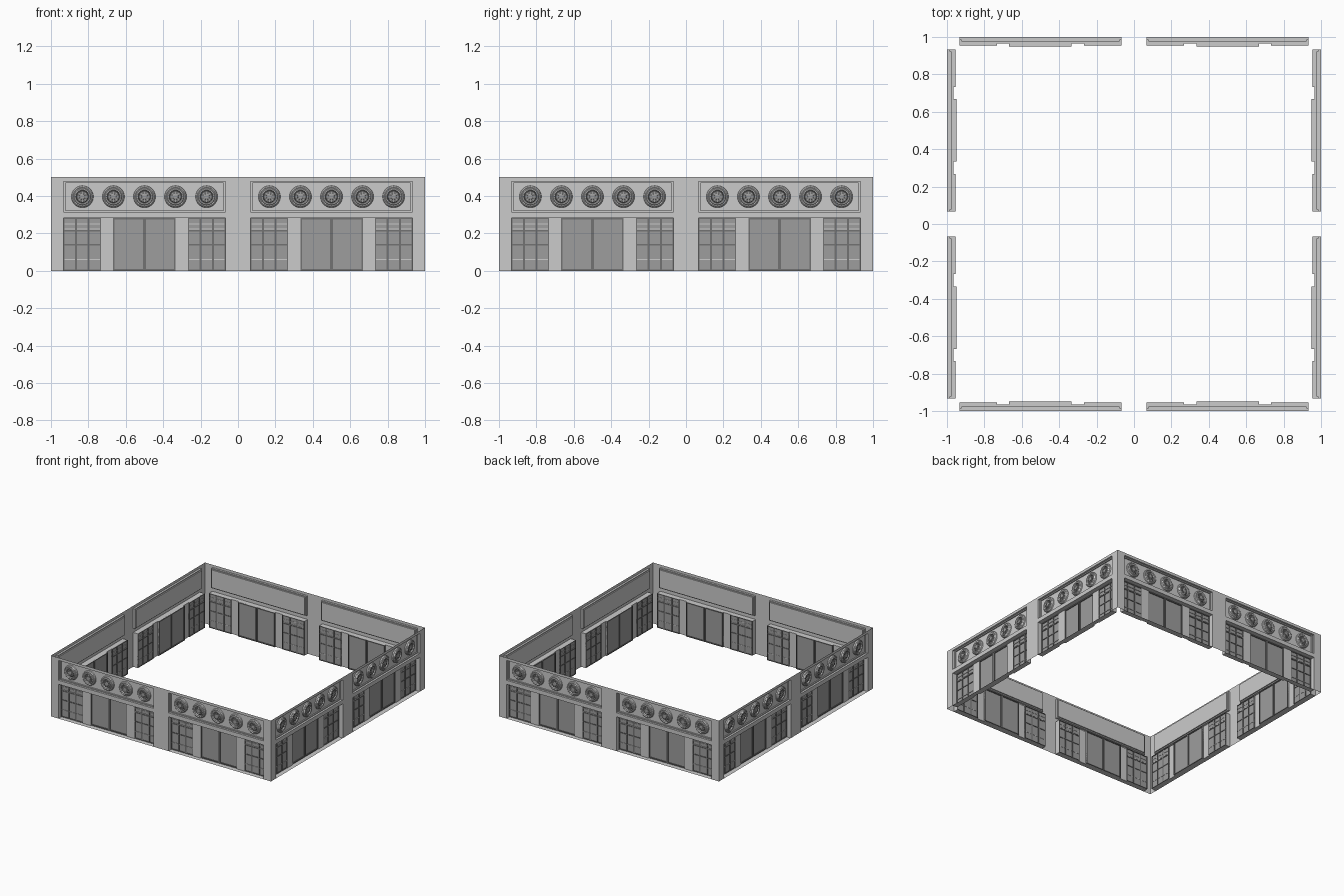
import bpy, bmesh, math
from mathutils import Matrix, Vector

cube = bpy.data.objects.get("Cube")
if cube:
    bpy.data.objects.remove(cube, do_unlink=True)


def material(name, value):
    m = bpy.data.materials.new(name)
    m.use_nodes = True
    m.diffuse_color = (value, value, value, 1)
    m.node_tree.nodes["Principled BSDF"].inputs["Base Color"].default_value = (value, value, value, 1)
    return m


STONE = material("light stone", 0.6)
GLASS = material("grey glass", 0.34)
FRAME = material("dark frame", 0.17)

# Bay layout: u runs along the wall, d is depth behind the facade, z is up
HALF, SIDE, HEAD, TOP = 0.5, 0.433, 0.282, 0.5
WIN, DOOR = 0.233, 0.167
PANEL_LOW, PANEL_HIGH, PANEL_D = 0.315, 0.478, 0.025
WIN_D, PIER_D, DOOR_D = 0.043, 0.036, 0.047


def quad(bm, *pts):
    bm.faces.new([bm.verts.new(p) for p in pts])


def plate(bm, u0, u1, z0, z1, d):
    quad(bm, (u0, d, z0), (u1, d, z0), (u1, d, z1), (u0, d, z1))


def shelf(bm, u0, u1, d0, d1, z):
    quad(bm, (u0, d0, z), (u1, d0, z), (u1, d1, z), (u0, d1, z))


def jamb(bm, u, d0, d1, z0, z1):
    quad(bm, (u, d0, z0), (u, d1, z0), (u, d1, z1), (u, d0, z1))


def box(bm, u0, u1, z0, z1, d0, d1):
    size = Matrix.Diagonal((u1 - u0, d1 - d0, z1 - z0, 1))
    mid = Vector(((u0 + u1) / 2, (d0 + d1) / 2, (z0 + z1) / 2))
    bmesh.ops.create_cube(bm, size=1, matrix=Matrix.Translation(mid) @ size)


def border(bm, u0, u1, z0, z1, w, d0, d1):
    box(bm, u0, u0 + w, z0, z1, d0, d1)
    box(bm, u1 - w, u1, z0, z1, d0, d1)
    box(bm, u0 + w, u1 - w, z0, z0 + w, d0, d1)
    box(bm, u0 + w, u1 - w, z1 - w, z1, d0, d1)


def facade(bm):
    # Face of the wall around the openings
    for s in (-1, 1):
        a, b = sorted((s * SIDE, s * HALF))
        plate(bm, a, b, 0, TOP, 0)
        jamb(bm, s * SIDE, 0, WIN_D, 0, HEAD)
        jamb(bm, s * WIN, PIER_D, WIN_D, 0, HEAD)
        jamb(bm, s * DOOR, PIER_D, DOOR_D, 0, HEAD)
        a, b = sorted((s * DOOR, s * WIN))
        plate(bm, a, b, 0, HEAD, PIER_D)
        # Floor and ceiling of the deep openings
        for z in (0, HEAD):
            shelf(bm, a, b, 0, PIER_D, z)
            c, e = sorted((s * WIN, s * SIDE))
            shelf(bm, c, e, 0, WIN_D, z)
    for z in (0, HEAD):
        shelf(bm, -DOOR, DOOR, 0, DOOR_D, z)
    plate(bm, -SIDE, SIDE, PANEL_HIGH, TOP, 0)
    plate(bm, -SIDE, SIDE, HEAD, PANEL_LOW, 0)


def sign_panel(bm):
    # Recess with one step round its edge
    d0 = 0
    for inset, d1 in ((0, 0.016), (0.01, PANEL_D)):
        u, lo, hi = SIDE - inset, PANEL_LOW + inset * 0.8, PANEL_HIGH - inset * 0.8
        for s in (-u, u):
            jamb(bm, s, d0, d1, lo, hi)
        for z in (lo, hi):
            shelf(bm, -u, u, d0, d1, z)
        if inset == 0:
            w = 0.01
            plate(bm, -u, u, lo, lo + w * 0.8, d1)
            plate(bm, -u, u, hi - w * 0.8, hi, d1)
            plate(bm, -u, w - u, lo + w * 0.8, hi - w * 0.8, d1)
            plate(bm, u - w, u, lo + w * 0.8, hi - w * 0.8, d1)
        else:
            plate(bm, -u, u, lo, hi, d1)
        d0 = d1


def glazing(bm):
    plate(bm, -DOOR, DOOR, 0, HEAD, DOOR_D - 0.002)
    for s in (-1, 1):
        a, b = sorted((s * WIN, s * SIDE))
        plate(bm, a, b, 0, HEAD, WIN_D - 0.002)


def door_frames(bm):
    border(bm, -DOOR, -0.001, 0.002, HEAD, 0.008, 0.038, DOOR_D + 0.003)
    border(bm, 0.001, DOOR, 0.002, HEAD, 0.008, 0.038, DOOR_D + 0.003)


def window_bars(bm):
    for s in (-1, 1):
        a, b = sorted((s * WIN, s * SIDE))
        border(bm, a, b, 0.002, HEAD, 0.005, 0.036, WIN_D + 0.002)
        third = (b - a) / 3
        for i in (1, 2):
            u = a + i * third
            box(bm, u - 0.005, u + 0.005, 0.007, HEAD - 0.005, 0.036, WIN_D + 0.002)
        for z in (0.14, 0.215):
            box(bm, a + 0.005, b - 0.005, z - 0.004, z + 0.004, 0.037, WIN_D + 0.001)


def window_rails(bm):
    # Thin pale rails across the windows
    for s in (-1, 1):
        a, b = sorted((s * WIN, s * SIDE))
        for z in (0.06, 0.223, 0.25):
            box(bm, a + 0.005, b - 0.005, z - 0.002, z + 0.002, 0.0365, WIN_D)


def lathe(bm, profile, cu, cz, n=28):
    rings = []
    for r, d in profile:
        rings.append([bm.verts.new((cu + r * math.cos(t), d, cz + r * math.sin(t)))
                      for t in (2 * math.pi * i / n for i in range(n))])
    for p, q in zip(rings, rings[1:]):
        for i in range(n):
            j = (i + 1) % n
            bm.faces.new((p[i], p[j], q[j], q[i]))
    bm.faces.new(rings[-1])


MEDALLIONS = [i * 0.166 for i in range(-2, 3)]
MED_Z = 0.396


def medallion_rings(bm):
    profile = [(0.059, 0.025), (0.057, 0.016), (0.051, 0.011), (0.046, 0.013),
               (0.042, 0.008), (0.036, 0.008), (0.033, 0.018)]
    for u in MEDALLIONS:
        lathe(bm, profile, u, MED_Z)


def medallion_centres(bm):
    for u in MEDALLIONS:
        lathe(bm, [(0.033, 0.0178), (0.03, 0.015), (0.027, 0.015)], u, MED_Z)


def medallion_spokes(bm):
    # Crossed spokes with a round boss
    for u in MEDALLIONS:
        for k in range(4):
            start = len(bm.verts)
            box(bm, -0.029, 0.029, -0.003, 0.003, 0.010, 0.016)
            bm.verts.ensure_lookup_table()
            turn = Matrix.Translation((u, 0, MED_Z)) @ Matrix.Rotation(k * math.pi / 4, 4, 'Y')
            bmesh.ops.transform(bm, matrix=turn, verts=bm.verts[start:])
        lathe(bm, [(0.016, 0.016), (0.015, 0.009), (0.011, 0.007)], u, MED_Z, 16)


def make_mesh(name, build, mat, smooth=False):
    bm = bmesh.new()
    build(bm)
    bmesh.ops.remove_doubles(bm, verts=bm.verts, dist=0.00001)
    bmesh.ops.recalc_face_normals(bm, faces=bm.faces)
    me = bpy.data.meshes.new(name)
    bm.to_mesh(me)
    bm.free()
    me.materials.append(mat)
    # Point open sheets towards the street
    if name in ("facade", "sign_panel", "glazing"):
        total = sum(p.normal.y * p.area for p in me.polygons)
        if total > 0:
            me.flip_normals()
    if smooth:
        me.shade_smooth()
        me.set_sharp_from_angle(angle=math.radians(35))
    return me


PARTS = [
    ("facade", facade, STONE, False),
    ("sign_panel", sign_panel, STONE, False),
    ("glazing", glazing, GLASS, False),
    ("door_frames", door_frames, FRAME, False),
    ("window_bars", window_bars, FRAME, False),
    ("window_rails", window_rails, STONE, False),
    ("medallion_rings", medallion_rings, STONE, True),
    ("medallion_centres", medallion_centres, FRAME, True),
    ("medallion_spokes", medallion_spokes, GLASS, False),
]

# Two bays on each of the four sides
for name, build, mat, smooth in PARTS:
    mesh = make_mesh(name, build, mat, smooth)
    for k, side in enumerate(("front", "left", "back", "right")):
        for half, u in (("a", -0.5), ("b", 0.5)):
            ob = bpy.data.objects.new(f"{side}_{name}_{half}", mesh)
            ob.matrix_world = Matrix.Rotation(k * math.pi / 2, 4, 'Z') @ Matrix.Translation((u, -1, 0))
            bpy.context.collection.objects.link(ob)
